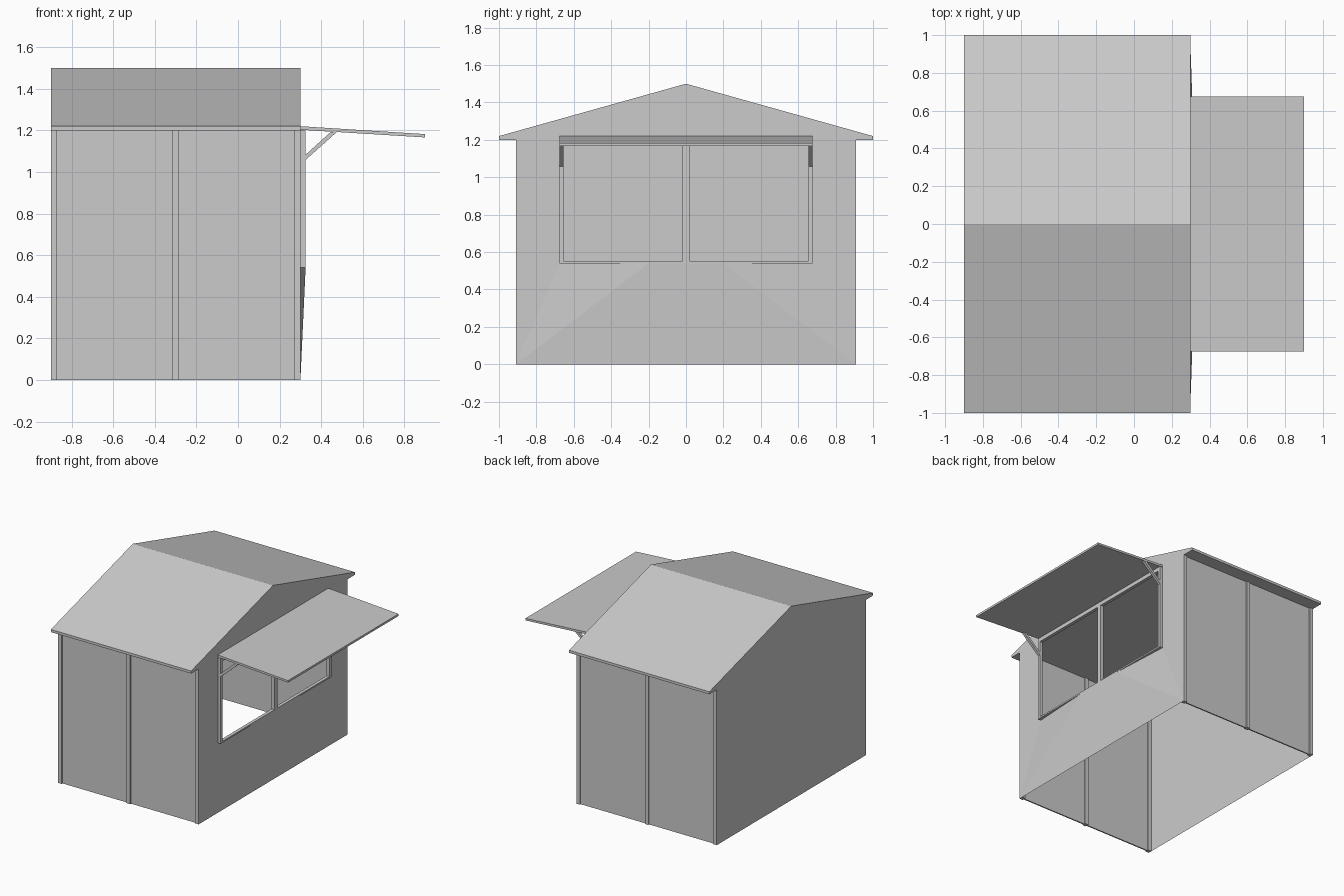
import bpy, bmesh

if "Cube" in bpy.data.objects:
    bpy.data.objects.remove(bpy.data.objects["Cube"])


def make(name, verts, faces):
    mesh = bpy.data.meshes.new(name)
    mesh.from_pydata(verts, [], faces)
    bm = bmesh.new()
    bm.from_mesh(mesh)
    bmesh.ops.recalc_face_normals(bm, faces=bm.faces)
    bm.to_mesh(mesh)
    bm.free()
    ob = bpy.data.objects.new(name, mesh)
    bpy.context.collection.objects.link(ob)
    return ob


def prism(name, profile, axis, a, b):
    """Extrude a closed 2D profile along x (profile y,z) or y (profile x,z)."""
    n = len(profile)
    place = (lambda p, t: (t, p[0], p[1])) if axis == 'x' else (lambda p, t: (p[0], t, p[1]))
    verts = [place(p, t) for t in (a, b) for p in profile]
    faces = [tuple(range(n)), tuple(range(n, 2 * n))]
    faces += [(i, (i + 1) % n, n + (i + 1) % n, n + i) for i in range(n)]
    return make(name, verts, faces)


def box(name, x0, x1, y0, y1, z0, z1):
    return prism(name, [(x0, z0), (x1, z0), (x1, z1), (x0, z1)], 'y', y0, y1)


L, R, W, H = -0.9, 0.3, 0.91, 1.2      # left, right, half depth, wall height
HY, Z0, Z1 = 0.655, 0.552, 1.17        # window opening
FY, FZ, FX = 0.675, 0.54, 0.325        # window frame outside

# Gabled roof with flat underside
prism("roof", [(-1, H), (1, H), (1, 1.22), (0, 1.5), (-1, 1.22)], 'x', L, R)

# Left wall, a plain sheet
make("left_wall", [(L, W, 0), (L, -W, 0), (L, -W, H), (L, W, H)], [(0, 1, 2, 3)])

# Right wall, a sheet with the window opening
outer = [(R, -W, 0), (R, W, 0), (R, W, H), (R, -W, H)]
inner = [(R, -HY, Z0), (R, HY, Z0), (R, HY, Z1), (R, -HY, Z1)]
make("right_wall", outer + inner,
     [(i, (i + 1) % 4, 4 + (i + 1) % 4, 4 + i) for i in range(4)])

# Shallow bulge of the wall under the window sill
make("under_sill_panel",
     [(R, -W, 0), (R, W, 0), (FX, 0.2, FZ), (FX, -0.2, FZ), (R, -FY, FZ), (R, FY, FZ)],
     [(0, 1, 2, 3), (0, 3, 4), (1, 5, 2)])

# Front and back: recessed panels between posts
for s, side in ((-1, "front"), (1, "back")):
    ys = sorted((s * 0.89, s * 0.9))
    box(side + "_panel", L, R, *ys, 0, H)
    ys = sorted((s * 0.88, s * W))
    for i, x in enumerate((L, -0.315, R - 0.03)):
        box(f"{side}_post_{i + 1}", x, x + 0.03, *ys, 0, H)

# Window frame
box("window_sill", R, FX, -FY, FY, FZ, Z0)
box("window_head", R, FX, -FY, FY, Z1, H)
box("window_mullion", R, FX, -0.018, 0.018, Z0, Z1)
for s, side in ((-1, "front"), (1, "back")):
    ys = sorted((s * HY, s * FY))
    box(f"window_jamb_{side}", R, FX, *ys, Z0, Z1)
    # Diagonal awning brackets
    prism(f"awning_bracket_{side}",
          [(FX, 1.058), (FX, 1.083), (0.445, 1.192), (0.475, 1.192)], 'y', *ys)

# Awning board
prism("awning", [(R, 1.203), (0.9, 1.166), (0.9, 1.182), (R, 1.22)], 'y', -FY, FY)
